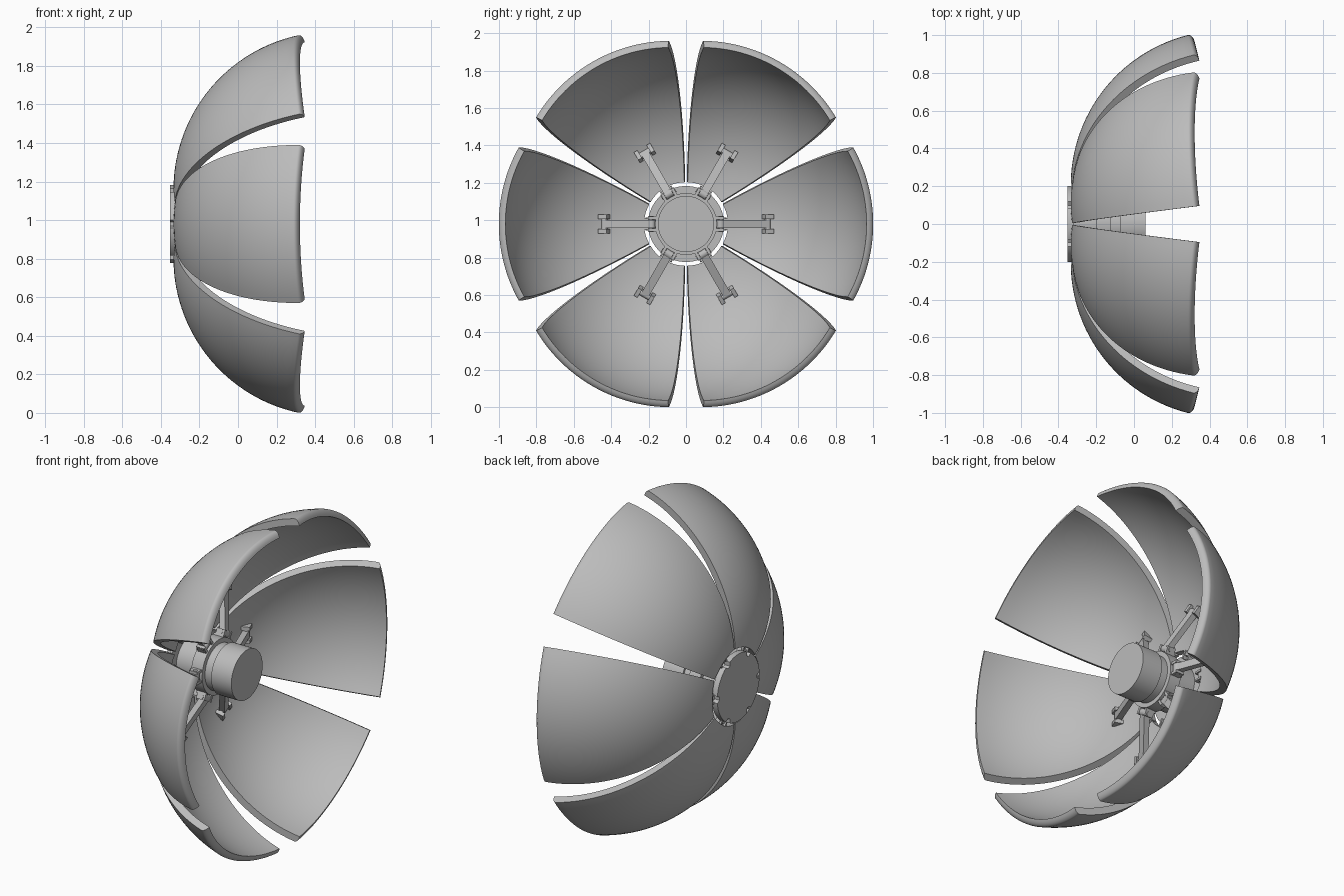
import bpy, bmesh
from math import sin, cos, pi, radians
from mathutils import Matrix, Vector

cube = bpy.data.objects.get("Cube")
if cube:
    bpy.data.objects.remove(cube)

grey = bpy.data.materials.new("neutral grey")
grey.use_nodes = True
grey.diffuse_color = (0.5, 0.5, 0.5, 1)
grey.node_tree.nodes["Principled BSDF"].inputs["Base Color"].default_value = (0.5, 0.5, 0.5, 1)

CENTRE = Matrix.Translation((0, 0, 0.98))
SIDES = 6


def finish(bm, name):
    """Turn a bmesh into a mesh with sharp-edged smooth shading."""
    bmesh.ops.recalc_face_normals(bm, faces=bm.faces)
    mesh = bpy.data.meshes.new(name)
    bm.to_mesh(mesh)
    bm.free()
    mesh.materials.append(grey)
    return mesh


def place(mesh, name, matrix):
    ob = bpy.data.objects.new(name, mesh)
    bpy.context.collection.objects.link(ob)
    ob.matrix_world = matrix
    bpy.ops.object.select_all(action='DESELECT')
    ob.select_set(True)
    bpy.context.view_layer.objects.active = ob
    bpy.ops.object.shade_smooth_by_angle(angle=radians(30))


def repeat(mesh, name):
    """Place six copies around the x axis; local z points outward."""
    for k in range(SIDES):
        turn = Matrix.Rotation(radians(30) + k * 2 * pi / SIDES, 4, 'X')
        place(mesh, f"{name}_{k + 1}", CENTRE @ turn)


def box(bm, loc, size, tilt=0.0):
    m = Matrix.Translation(loc) @ Matrix.Rotation(tilt, 4, 'Y') @ Matrix.Diagonal((*size, 1))
    bmesh.ops.create_cube(bm, size=1, matrix=m)


def pin(bm, loc, radius, length):
    m = Matrix.Translation(loc) @ Matrix.Rotation(pi / 2, 4, 'X')
    bmesh.ops.create_cone(bm, cap_ends=True, segments=20, radius1=radius,
                          radius2=radius, depth=length, matrix=m)


def lathe(profile, name, segments=72):
    """Revolve (x, radius) points around the x axis."""
    bm = bmesh.new()
    verts = [bm.verts.new((x, 0, r)) for x, r in profile]
    edges = [bm.edges.new(pair) for pair in zip(verts, verts[1:])]
    bmesh.ops.spin(bm, geom=verts + edges, cent=(0, 0, 0), axis=(1, 0, 0),
                   angle=2 * pi, steps=segments, use_merge=True)
    bmesh.ops.remove_doubles(bm, verts=bm.verts, dist=1e-5)
    place(finish(bm, name), name, CENTRE)


# Petal: one sixth of a thick dome with a rounded rim, swung outward
R, THICK, RIM, OPEN = 0.82, 0.042, 0.025, radians(14)
START, ARC, FILLET, ACROSS = radians(15.4), 28, 6, 24


def petal_profile():
    phis = [START + (pi / 2 - START) * i / ARC for i in range(ARC + 1)]
    pts = [(-R * cos(p), R * sin(p)) for p in phis]
    for i in range(1, FILLET + 1):
        t = pi / 2 * i / FILLET
        pts.append((RIM * sin(t), R - THICK * (1 - cos(t))))
    inner = R - THICK
    return pts + [(-inner * cos(p), inner * sin(p)) for p in reversed(phis)]


bm = bmesh.new()
rows = []
for j in range(ACROSS + 1):
    a = radians(-30 + 60 * j / ACROSS)
    rows.append([bm.verts.new((x, r * sin(a), r * cos(a))) for x, r in petal_profile()])
for a, b in zip(rows, rows[1:]):
    for i in range(len(a)):
        n = (i + 1) % len(a)
        bm.faces.new((a[i], a[n], b[n], b[i]))
bm.faces.new(rows[0])
bm.faces.new(rows[-1])
swing = Matrix.Translation((0.485, 0, 0.205)) @ Matrix.Rotation(-OPEN, 4, 'Y')
bmesh.ops.transform(bm, matrix=swing, verts=bm.verts)
repeat(finish(bm, "petal"), "petal")

# Back plate: disc with a notch in its rim at each hinge
bm = bmesh.new()
STEPS = 120
rim = []
for i in range(STEPS):
    near = (i % 20 + 10) % 20 - 10
    r = 0.18 if abs(near) <= 1 else 0.203
    a = 2 * pi * i / STEPS
    rim.append(bm.verts.new((-0.352, r * cos(a), r * sin(a))))
disc = bm.faces.new(rim)
raised = bmesh.ops.extrude_face_region(bm, geom=[disc])["geom"]
bmesh.ops.translate(bm, vec=(0.035, 0, 0),
                    verts=[v for v in raised if isinstance(v, bmesh.types.BMVert)])
if not any(len(f.verts) == STEPS and f.calc_center_median().x < -0.35 for f in bm.faces):
    bm.faces.new(rim)
place(finish(bm, "back_plate"), "back_plate", CENTRE)

# Centre post: stepped base, collar, groove and wide knob
lathe([(-0.33, 0), (-0.33, 0.14), (-0.2, 0.14), (-0.2, 0.165), (-0.125, 0.165),
       (-0.125, 0.138), (-0.075, 0.138), (-0.075, 0.15), (0.06, 0.15), (0.06, 0)],
      "centre_post")

# Hinge: lug in the plate notch that carries a petal
bm = bmesh.new()
for side in (-1, 1):
    box(bm, (-0.31, side * 0.024, 0.2), (0.04, 0.012, 0.05))
pin(bm, (-0.31, 0, 0.205), 0.012, 0.07)
box(bm, (-0.305, 0, 0.222), (0.02, 0.03, 0.05))
repeat(finish(bm, "hinge"), "hinge")

# Collar clevis: pair of ears holding the inner end of each arm
bm = bmesh.new()
for side in (-1, 1):
    box(bm, (-0.16, side * 0.031, 0.178), (0.055, 0.016, 0.05))
box(bm, (-0.175, 0, 0.158), (0.05, 0.07, 0.03))
pin(bm, (-0.155, 0, 0.188), 0.013, 0.085)
repeat(finish(bm, "collar_clevis"), "collar_clevis")

# Arm: straight strut from collar to petal with a cross head
bm = bmesh.new()
inner, outer = Vector((-0.155, 0, 0.185)), Vector((-0.25, 0, 0.435))
span = outer - inner
tilt = Vector((0, 0, 1)).rotation_difference(span).to_euler().y
box(bm, (inner + outer) / 2, (0.035, 0.044, span.length), tilt)
pin(bm, inner, 0.022, 0.044)
pin(bm, outer, 0.018, 0.1)
repeat(finish(bm, "arm"), "arm")

# Petal bracket: two ears fixed to the inside of the petal
bm = bmesh.new()
for side in (-1, 1):
    box(bm, (-0.255, side * 0.039, 0.437), (0.06, 0.022, 0.05), tilt)
repeat(finish(bm, "petal_bracket"), "petal_bracket")
